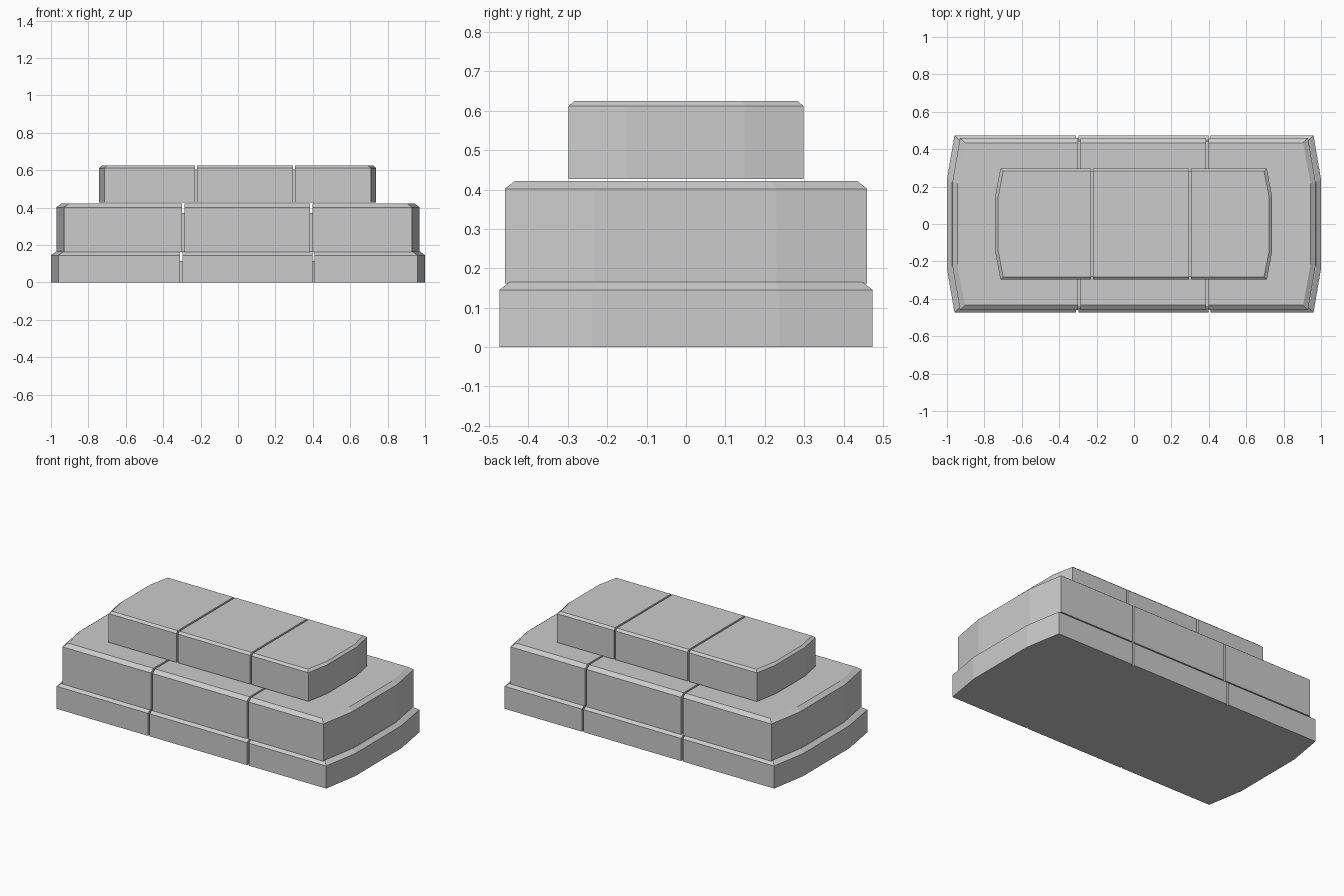
import bpy, bmesh

if "Cube" in bpy.data.objects:
    bpy.data.objects.remove(bpy.data.objects["Cube"])


def outline(x0, x1, y, bow, inset, left_end, right_end):
    """Plan outline of one block; outer ends bow outwards in three facets."""
    yi = y - inset
    if right_end:
        xr = x1 - inset
        right = [(xr - bow, -yi), (xr, -yi / 2), (xr, yi / 2), (xr - bow, yi)]
    else:
        right = [(x1, -yi), (x1, yi)]
    if left_end:
        xl = x0 + inset
        left = [(xl + bow, yi), (xl, yi / 2), (xl, -yi / 2), (xl + bow, -yi)]
    else:
        left = [(x0, yi), (x0, -yi)]
    return right + left


def loft(name, rings):
    """Closed solid through a stack of (outline, z) rings."""
    bm = bmesh.new()
    loops = [[bm.verts.new((x, y, z)) for x, y in pts] for pts, z in rings]
    n = len(loops[0])
    for a, b in zip(loops, loops[1:]):
        for i in range(n):
            j = (i + 1) % n
            bm.faces.new((a[i], a[j], b[j], b[i]))
    bm.faces.new(loops[0][::-1])
    bm.faces.new(loops[-1])
    bmesh.ops.recalc_face_normals(bm, faces=bm.faces)
    mesh = bpy.data.meshes.new(name)
    bm.to_mesh(mesh)
    bm.free()
    obj = bpy.data.objects.new(name, mesh)
    bpy.context.collection.objects.link(obj)


# name, left x, right x, half depth, end bow, z bottom, z top,
# chamfer height, chamfer inset, seam positions, core top
TIERS = [
    ("lower_tier", -1.0, 1.0, 0.474, 0.04, 0.0, 0.165, 0.020, 0.026, (-0.303, 0.403), 0.115),
    ("middle_tier", -0.97, 0.97, 0.46, 0.04, 0.162, 0.422, 0.020, 0.026, (-0.293, 0.392), 0.37),
    ("upper_tier", -0.742, 0.738, 0.298, 0.028, 0.427, 0.625, 0.013, 0.015, (-0.225, 0.30), 0.605),
]
GAP = 0.006

for name, x0, x1, y, bow, zb, zt, ch, inset, seams, core_top in TIERS:
    # three chamfered blocks separated by narrow seams
    cuts = [(x0, seams[0] - GAP), (seams[0] + GAP, seams[1] - GAP), (seams[1] + GAP, x1)]
    for i, (a, b) in enumerate(cuts):
        ends = (i == 0, i == 2)
        base = outline(a, b, y, bow, 0, *ends)
        top = outline(a, b, y, bow, inset, *ends)
        loft(f"{name}_block_{i + 1}", [(base, zb), (base, zt - ch), (top, zt)])

    # recessed filler behind each seam
    for i, s in enumerate(seams):
        fill = outline(s - GAP, s + GAP, y - 0.015, 0, 0, False, False)
        loft(f"{name}_seam_filler_{i + 1}", [(fill, zb), (fill, core_top)])
